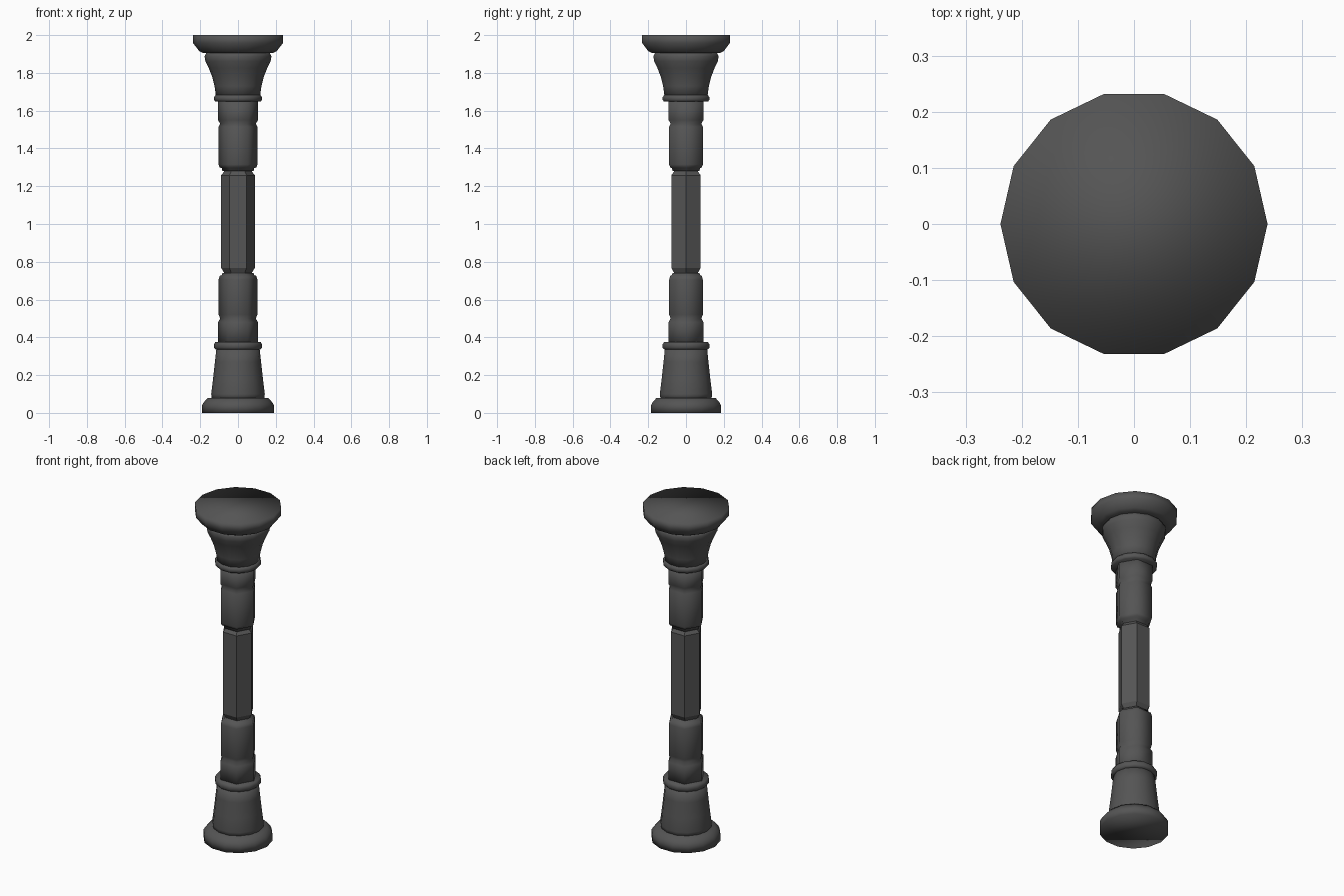
import bpy, bmesh
from math import cos, sin, tau

if "Cube" in bpy.data.objects:
    bpy.data.objects.remove(bpy.data.objects["Cube"])

stone = bpy.data.materials.new("dark_stone")
stone.diffuse_color = (0.09, 0.09, 0.09, 1)
stone.use_nodes = True
stone.node_tree.nodes["Principled BSDF"].inputs["Base Color"].default_value = stone.diffuse_color


def turned(name, sides, profile, smooth=True):
    """Revolve a (radius, height) profile into a closed solid with the given side count."""
    bm = bmesh.new()
    rings = [[bm.verts.new((r * cos(tau * i / sides), r * sin(tau * i / sides), z))
              for i in range(sides)] for r, z in profile]
    for low, high in zip(rings, rings[1:]):
        for i in range(sides):
            j = (i + 1) % sides
            bm.faces.new((low[i], low[j], high[j], high[i]))
    bm.faces.new(rings[0][::-1])
    bm.faces.new(rings[-1])
    for f in bm.faces:
        f.smooth = smooth
    mesh = bpy.data.meshes.new(name)
    bm.to_mesh(mesh)
    bm.free()
    mesh.materials.append(stone)
    obj = bpy.data.objects.new(name, mesh)
    bpy.context.collection.objects.link(obj)
    return obj


# Base: foot slab, tapering pedestal and collar ring
turned("foot", 14, [(.19, 0), (.19, .04), (.182, .055), (.16, .08)])
turned("pedestal", 14, [(.138, .07), (.142, .10), (.132, .18), (.122, .27), (.114, .345)])
turned("lower_collar", 14, [(.118, .335), (.127, .345), (.127, .362), (.12, .375)])

# Hexagonal shaft: notched lower and upper drums around a flat-sided middle
turned("lower_shaft", 6, [(.106, .36), (.106, .48), (.094, .50), (.103, .52),
                          (.103, .705), (.097, .725), (.085, .73), (.083, .74)])
turned("middle_shaft", 6, [(.07, .735), (.075, .745), (.09, .768),
                           (.09, 1.258), (.075, 1.275), (.07, 1.285)], smooth=False)
turned("upper_shaft", 6, [(.083, 1.28), (.085, 1.295), (.097, 1.30), (.103, 1.315),
                          (.103, 1.515), (.094, 1.53), (.106, 1.55), (.106, 1.66)])

# Capital: collar ring, flared bell and top slab
turned("upper_collar", 14, [(.12, 1.648), (.127, 1.658), (.127, 1.672), (.118, 1.683)])
turned("bell", 14, [(.116, 1.67), (.124, 1.73), (.137, 1.78), (.155, 1.825),
                    (.173, 1.862), (.177, 1.888), (.168, 1.905)])
turned("top_slab", 14, [(.185, 1.905), (.205, 1.915), (.238, 1.958), (.238, 2.0)])
# Neck joining bell and slab
turned("capital_neck", 14, [(.166, 1.895), (.166, 1.915)])
